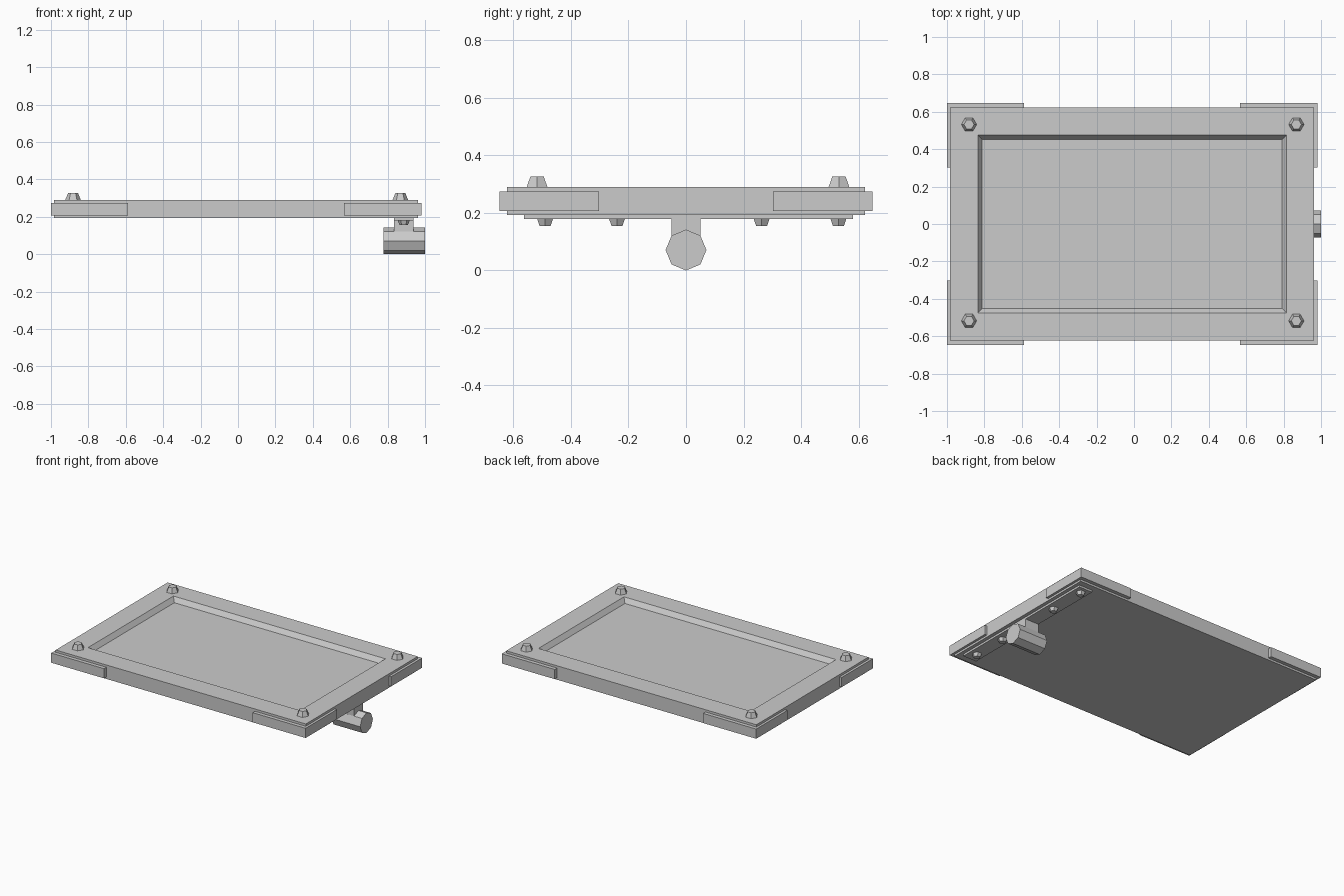
import bpy, bmesh, math
from mathutils import Matrix

if "Cube" in bpy.data.objects:
    bpy.data.objects.remove(bpy.data.objects["Cube"])


def finish(name, bm):
    bmesh.ops.recalc_face_normals(bm, faces=bm.faces)
    me = bpy.data.meshes.new(name)
    bm.to_mesh(me)
    bm.free()
    ob = bpy.data.objects.new(name, me)
    bpy.context.collection.objects.link(ob)
    return ob


def prism(name, pts, z0, z1):
    """Extrude a flat outline between two heights."""
    bm = bmesh.new()
    f = bm.faces.new([bm.verts.new((x, y, z0)) for x, y in pts])
    top = bmesh.ops.extrude_face_region(bm, geom=[f])["geom"]
    bmesh.ops.translate(bm, vec=(0, 0, z1 - z0),
                        verts=[v for v in top if isinstance(v, bmesh.types.BMVert)])
    return finish(name, bm)


def box(name, x0, x1, y0, y1, z0, z1):
    return prism(name, [(x0, y0), (x1, y0), (x1, y1), (x0, y1)], z0, z1)


def cone(name, sides, r_low, r_high, depth, matrix):
    bm = bmesh.new()
    bmesh.ops.create_cone(bm, cap_ends=True, segments=sides,
                          radius1=r_low, radius2=r_high, depth=depth)
    # put a corner on the local x axis
    first = max(bm.verts, key=lambda v: v.co.x).co
    turn = Matrix.Rotation(-math.atan2(first.y, first.x), 4, 'Z')
    bm.transform(matrix @ turn)
    return finish(name, bm)


CX = -0.01  # plate centre

# Plate with a sloped rectangular recess, built as nested rectangular loops
bm = bmesh.new()
loops = []
for hx, hy, z in [(0.973, 0.622, 0.193), (0.973, 0.622, 0.291),
                  (0.825, 0.475, 0.291), (0.802, 0.452, 0.259)]:
    loops.append([bm.verts.new((CX + sx * hx, sy * hy, z))
                  for sx, sy in [(-1, -1), (1, -1), (1, 1), (-1, 1)]])
for a, b in zip(loops, loops[1:]):
    for i in range(4):
        j = (i + 1) % 4
        bm.faces.new((a[i], a[j], b[j], b[i]))
bm.faces.new(loops[0])
bm.faces.new(loops[-1])
finish("recessed_plate", bm)

# L-shaped corner guards and hex bolts on the top
for sx in (-1, 1):
    for sy in (-1, 1):
        side = ("left" if sx < 0 else "right") + ("_front" if sy < 0 else "_back")
        outline = [(0.99, 0.648), (0.578, 0.648), (0.578, 0.615),
                   (0.966, 0.615), (0.966, 0.302), (0.99, 0.302)]
        prism("corner_guard_" + side, [(CX + sx * x, sy * y) for x, y in outline],
              0.207, 0.275)
        cone("top_bolt_" + side, 6, 0.042, 0.027, 0.037,
             Matrix.Translation((-0.007 + sx * 0.875, 0.007 + sy * 0.525, 0.3075)))

# Mounting strip under the right end, with its bolts
box("mounting_strip", 0.833, 0.938, -0.563, 0.58, 0.179, 0.195)
for i, y in enumerate((-0.49, -0.24, 0.263, 0.53)):
    cone(f"strip_bolt_{i + 1}", 6, 0.022, 0.032, 0.025,
         Matrix.Translation((0.886, y, 0.1675)))

# Stem and eight-sided hinge barrel
box("hinge_stem", 0.833, 0.938, -0.05, 0.05, 0.09, 0.181)
cone("hinge_barrel", 8, 0.071, 0.071, 0.222,
     Matrix.Translation((0.889, 0, 0.071)) @ Matrix.Rotation(math.pi / 2, 4, 'Y'))
